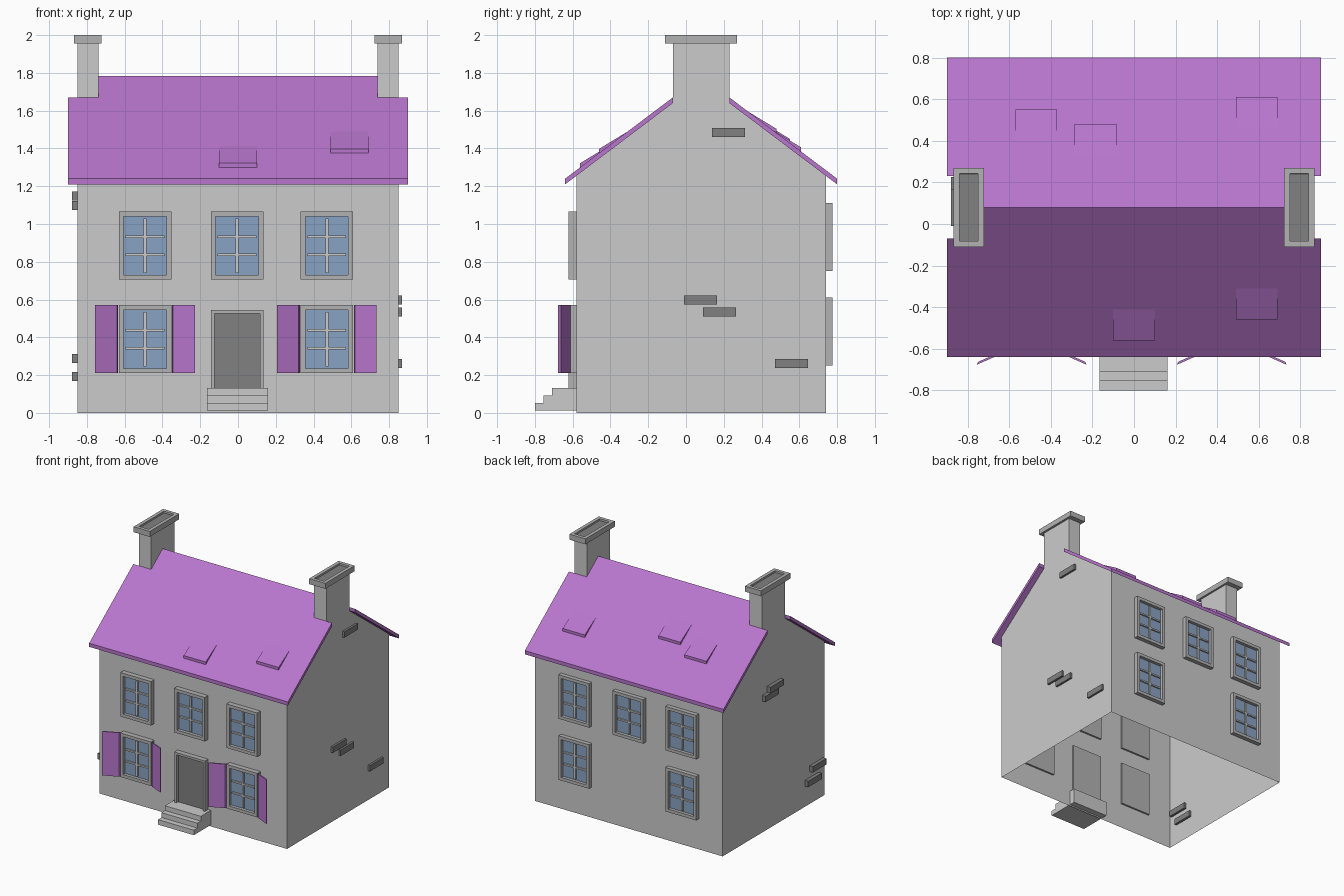
import bpy, bmesh
from mathutils import Vector

if "Cube" in bpy.data.objects:
    bpy.data.objects.remove(bpy.data.objects["Cube"])


def material(name, rgb):
    m = bpy.data.materials.new(name)
    m.diffuse_color = (*rgb, 1)
    m.use_nodes = True
    m.node_tree.nodes["Principled BSDF"].inputs["Base Color"].default_value = m.diffuse_color
    return m


PURPLE = material("purple", (0.48, 0.18, 0.61))
DARK = material("dark_grey", (0.22, 0.22, 0.22))
BLUE = material("glass_blue", (0.25, 0.36, 0.55))
GREY = material("grey", (0.45, 0.45, 0.45))


def finish(name, bm, mats=(), recalc=True):
    if recalc:
        bmesh.ops.recalc_face_normals(bm, faces=bm.faces)
    me = bpy.data.meshes.new(name)
    bm.to_mesh(me)
    bm.free()
    for m in mats:
        me.materials.append(m)
    ob = bpy.data.objects.new(name, me)
    bpy.context.collection.objects.link(ob)
    return ob


def add_box(bm, lo, hi):
    """Box between two corners, given in any order."""
    lo, hi = ([f(a, b) for a, b in zip(lo, hi)] for f in (min, max))
    verts = bmesh.ops.create_cube(bm, size=1)["verts"]
    for v in verts:
        v.co = Vector([a + (c + 0.5) * (b - a) for a, b, c in zip(lo, hi, v.co)])


def box(name, lo, hi, mats=()):
    bm = bmesh.new()
    add_box(bm, lo, hi)
    return finish(name, bm, mats)


def recessed_box(name, lo, hi, normal, rim, depth, mat):
    """Box whose face along normal is inset and sunk, in a second material."""
    bm = bmesh.new()
    add_box(bm, lo, hi)
    bm.normal_update()
    face = max(bm.faces, key=lambda f: f.normal.dot(Vector(normal)))
    bmesh.ops.inset_individual(bm, faces=[face], thickness=rim, depth=0)
    bmesh.ops.inset_individual(bm, faces=[face], thickness=0.0005, depth=-depth)
    face.material_index = 1
    return finish(name, bm, (GREY, mat), recalc=False)


def prism(name, pts, vec, mats=()):
    """Closed solid: polygon swept along a vector."""
    bm = bmesh.new()
    f = bm.faces.new([bm.verts.new(p) for p in pts])
    new = bmesh.ops.extrude_face_region(bm, geom=[f], use_keep_orig=True)["geom"]
    bmesh.ops.translate(bm, vec=vec, verts=[v for v in new if isinstance(v, bmesh.types.BMVert)])
    return finish(name, bm, mats)


# Main dimensions
HX, Y0, Y1, YR = 0.85, -0.58, 0.74, 0.08      # walls and ridge line
SLOPE, EAVE, THICK = 0.754, 0.72, 0.03        # roof pitch, half span, thickness
CY0, CY1, CX = -0.07, 0.23, 0.738             # chimney footprint


def roof_z(y):
    return 1.24 + SLOPE * (EAVE - abs(y - YR))


# Walls: open shell, gables run up into the chimneys
bm = bmesh.new()
under = lambda y: roof_z(y) - THICK
profile = [(Y0, 0), (Y1, 0), (Y1, under(Y1)), (CY1, under(CY1)), (CY1, 1.96),
           (CY0, 1.96), (CY0, under(CY0)), (Y0, under(Y0))]
right = [bm.verts.new((HX, y, z)) for y, z in profile]
left = [bm.verts.new((-HX, y, z)) for y, z in profile]
bm.faces.new(right)
bm.faces.new(left[::-1])
bm.faces.new((left[0], right[0], right[7], left[7]))
bm.faces.new((right[1], left[1], left[2], right[2]))
finish("walls", bm, recalc=False)

# Roof: two slabs notched around the chimneys
for side, name in ((-1, "roof_front"), (1, "roof_back")):
    ye, yc = YR + side * EAVE, YR + side * (CY1 - YR)
    half = [(0.9, ye), (0.9, yc), (CX, yc), (CX, YR)]
    outline = half + [(-x, y) for x, y in reversed(half)]
    prism(name, [(x, y, roof_z(y)) for x, y in outline], (0, 0, -THICK), [PURPLE])

# Lifted roof tiles: wedges rising from the slope
for i, (x, y, side) in enumerate([(0, -0.56, -1), (0.59, -0.46, -1), (-0.47, 0.55, 1),
                                  (-0.185, 0.48, 1), (0.59, 0.61, 1)]):
    yt = y - side * 0.15
    wedge = [(y, roof_z(y) - 0.01), (y, roof_z(y) + 0.022), (yt, roof_z(yt)), (yt, roof_z(yt) - 0.01)]
    prism(f"roof_tile_{i}", [(x - 0.1, a, b) for a, b in wedge], (0.2, 0, 0), [PURPLE])

# Chimneys: three remaining sides plus a capped top
for s, name in ((-1, "left"), (1, "right")):
    bm = bmesh.new()
    path = [(HX * s, CY0), (CX * s, CY0), (CX * s, CY1), (HX * s, CY1)]
    for (xa, ya), (xb, yb) in zip(path, path[1:]):
        quad = [bm.verts.new(p) for p in ((xa, ya, 1.62), (xb, yb, 1.62), (xb, yb, 1.96), (xa, ya, 1.96))]
        bm.faces.new(quad if s < 0 else quad[::-1])
    finish(f"chimney_{name}", bm, recalc=False)
    recessed_box(f"chimney_cap_{name}", (0.722 * s, -0.11, 1.955), (0.868 * s, 0.27, 2.0),
                 (0, 0, 1), 0.04, 0.015, DARK)


def window(name, x, z, wall, side, out):
    """Framed pane with a 2 x 3 grid of glazing bars."""
    recessed_box(f"{name}_frame", (x - 0.139, wall - side * 0.015, z), (x + 0.139, wall + side * out, z + 0.36),
                 (0, side, 0), 0.036, 0.025, BLUE)
    bm = bmesh.new()
    ya, yb = wall + side * (out - 0.026), wall + side * (out - 0.012)
    add_box(bm, (x - 0.008, ya, z + 0.036), (x + 0.008, yb, z + 0.324))
    for k in (1, 2):
        zc = z + 0.036 + k * 0.096
        add_box(bm, (x - 0.103, ya, zc - 0.006), (x + 0.103, yb, zc + 0.006))
    finish(f"{name}_bars", bm)


# Windows on front and back
FRONT_X = (-0.492, -0.005, 0.47)
BACK_X = (-0.495, -0.015, 0.475)
for label, xs, z_up, z_low, wall, side, out in (("front", FRONT_X, 0.705, 0.21, Y0, -1, 0.042),
                                                ("back", BACK_X, 0.75, 0.25, Y1, 1, 0.035)):
    for i, x in enumerate(xs):
        window(f"{label}_upper_window_{i}", x, z_up, wall, side, out)
        if i != 1:
            window(f"{label}_lower_window_{i}", x, z_low, wall, side, out)

# Shutters, ajar beside the lower front windows
for i, x in enumerate((FRONT_X[0], FRONT_X[2])):
    for s in (-1, 1):
        a, b = (x + s * 0.143, -0.612), (x + s * 0.258, -0.663)
        n = (s * 0.006, -0.014)
        pts = [a, b, (b[0] + n[0], b[1] + n[1]), (a[0] + n[0], a[1] + n[1])]
        prism(f"shutter_{i}_{'left' if s < 0 else 'right'}", [(px, py, 0.21) for px, py in pts],
              (0, 0, 0.36), [PURPLE])

# Door and steps
recessed_box("door", (-0.142, Y0 + 0.015, 0.095), (0.136, -0.622, 0.545), (0, -1, 0), 0.026, 0.025, DARK)
steps = [(-0.53, 0.012), (-0.80, 0.012), (-0.80, 0.053), (-0.755, 0.053), (-0.755, 0.093),
         (-0.71, 0.093), (-0.71, 0.132), (-0.53, 0.132)]
prism("steps", [(-0.165, y, z) for y, z in steps], (0.325, 0, 0))

# Loose bricks poking through the gables: y start, z start
for name, x0, x1, spots in (
        ("right", 0.83, 0.867, [(-0.01, 0.573), (0.09, 0.51), (0.47, 0.238), (0.137, 1.46)]),
        ("left", -0.83, -0.88, [(-0.01, 1.125), (0.052, 1.075), (-0.56, 0.265), (-0.50, 0.168)])):
    for i, (y, z) in enumerate(spots):
        box(f"brick_{name}_{i}", (x0, y, z), (x1, y + 0.175, z + 0.048), [DARK])
